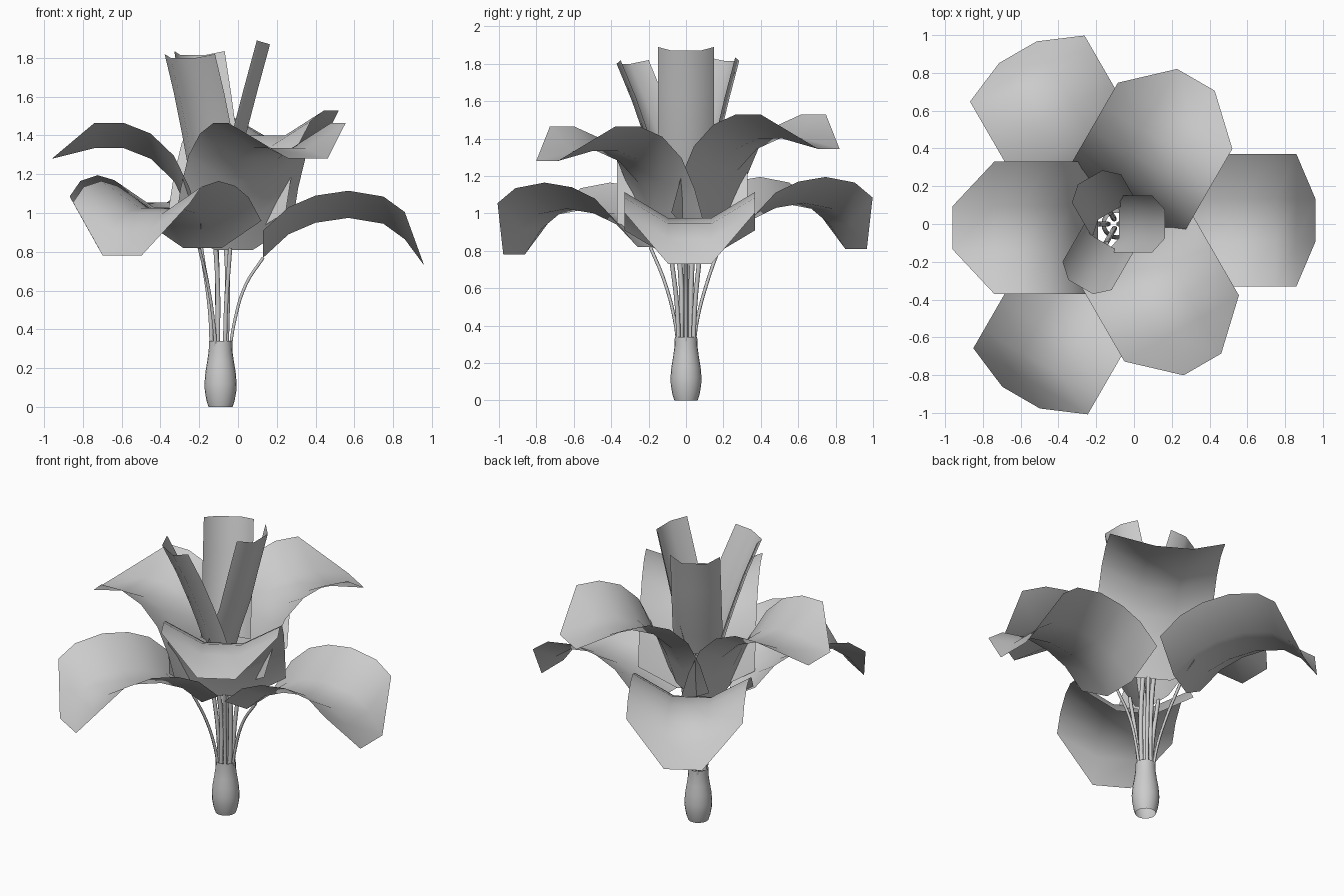
import bpy
import bmesh
from math import cos, sin, radians, pi

cube = bpy.data.objects.get("Cube")
if cube:
    bpy.data.objects.remove(cube)

AXIS_X = -0.09

grey = bpy.data.materials.new("plain_grey")
grey.use_nodes = True
grey.diffuse_color = (0.6, 0.6, 0.6, 1)
grey.node_tree.nodes["Principled BSDF"].inputs["Base Color"].default_value = (0.6, 0.6, 0.6, 1)


def place(r, side, z, deg):
    """Polar position around the stem axis, with a sideways offset."""
    a = radians(deg)
    return (AXIS_X + r * cos(a) - side * sin(a), r * sin(a) + side * cos(a), z)


def finish(name, bm):
    mesh = bpy.data.meshes.new(name)
    bm.to_mesh(mesh)
    bm.free()
    for p in mesh.polygons:
        p.use_smooth = True
    mesh.materials.append(grey)
    obj = bpy.data.objects.new(name, mesh)
    bpy.context.collection.objects.link(obj)
    return obj


def petal(name, deg, profile, sides, cup, lift=0, shift=0, pointed=True):
    """Trough-shaped petal swept along an (r, z) profile, clipped at the tip."""
    bm = bmesh.new()
    inner, outer = sides
    rows = []
    for r, z in profile:
        row = []
        for s in (-outer, -inner, inner, outer):
            edge = abs(s) == outer
            row.append(bm.verts.new(place(r + cup[0] * edge, s + shift,
                                          z + lift + cup[1] * edge, deg)))
        rows.append(row)
    for i, (a, b) in enumerate(zip(rows, rows[1:])):
        last = pointed and i == len(rows) - 2
        for c in range(3):
            quad = [a[c], b[c], b[c + 1], a[c + 1]]
            if last and c == 0:
                quad.remove(b[0])
            if last and c == 2:
                quad.remove(b[3])
            bm.faces.new(quad)
    loose = [v for v in bm.verts if not v.link_faces]
    bmesh.ops.delete(bm, geom=loose, context='VERTS')
    return finish(name, bm)


def stalk(name, deg, points, radius):
    """Thin curved tube from the bulb to a petal base."""
    curve = bpy.data.curves.new(name, 'CURVE')
    curve.dimensions = '3D'
    curve.bevel_depth = radius
    curve.bevel_resolution = 1
    curve.resolution_u = 5
    spline = curve.splines.new('BEZIER')
    spline.bezier_points.add(len(points) - 1)
    for bp, (r, z) in zip(spline.bezier_points, points):
        bp.co = place(r, 0, z, deg)
        bp.handle_left_type = bp.handle_right_type = 'AUTO'
    curve.materials.append(grey)
    obj = bpy.data.objects.new(name, curve)
    bpy.context.collection.objects.link(obj)


# Bulb: open lathed tube
bulb_profile = [(0.062, 0), (0.072, 0.03), (0.081, 0.08), (0.083, 0.12), (0.078, 0.18),
                (0.068, 0.24), (0.061, 0.29), (0.06, 0.34)]
SEGMENTS = 20
bm = bmesh.new()
rings = [[bm.verts.new(place(r, 0, z, 360 * k / SEGMENTS)) for k in range(SEGMENTS)]
         for r, z in bulb_profile]
for a, b in zip(rings, rings[1:]):
    for k in range(SEGMENTS):
        n = (k + 1) % SEGMENTS
        bm.faces.new((a[k], a[n], b[n], b[k]))
finish("bulb", bm)

# Lower and middle tiers of drooping petals
WIDE = (0.115, 0.35)
lower = [(0.22, 0.77), (0.35, 0.89), (0.49, 0.95), (0.66, 0.975),
         (0.84, 0.945), (0.95, 0.865), (1.05, 0.73)]
middle = [(0.10, 0.81), (0.16, 1.0), (0.24, 1.165), (0.36, 1.28),
          (0.50, 1.335), (0.65, 1.335), (0.87, 1.28)]
for deg, lift, shift in ((0, 0, 0.02), (120, 0.08, 0), (240, 0.05, 0.02)):
    petal(f"lower_petal_{deg}", deg, lower, WIDE, (0, 0.14), lift, shift)
    stalk(f"lower_stalk_{deg}", deg,
          [(0.045, 0.26), (0.07, 0.43), (0.13, 0.63), (0.22, 0.77 + lift)], 0.009)
for deg, lift in ((180, 0), (300, 0), (60, 0.065)):
    petal(f"middle_petal_{deg}", deg, middle, WIDE, (0, 0.13), lift, 0.02)
    stalk(f"middle_stalk_{deg}", deg,
          [(0.045, 0.26), (0.055, 0.5), (0.10, 0.82 + lift)], 0.012)

# Upright inner petals, rolled toward the axis
upright = {
    0: [(0.01, 1.03), (0.06, 1.2), (0.13, 1.4), (0.19, 1.63), (0.255, 1.87)],
    120: [(0.07, 1.12), (0.11, 1.25), (0.165, 1.4), (0.22, 1.6), (0.285, 1.815)],
    240: [(0.12, 1.14), (0.155, 1.25), (0.21, 1.4), (0.29, 1.6), (0.385, 1.8)],
}
for deg, profile in upright.items():
    petal(f"inner_petal_{deg}", deg, profile, (0.075, 0.15), (-0.068, 0.02), pointed=False)
    stalk(f"inner_stalk_{deg}", deg,
          [(0.03, 0.26), (0.035, 0.7), profile[0]], 0.014)
